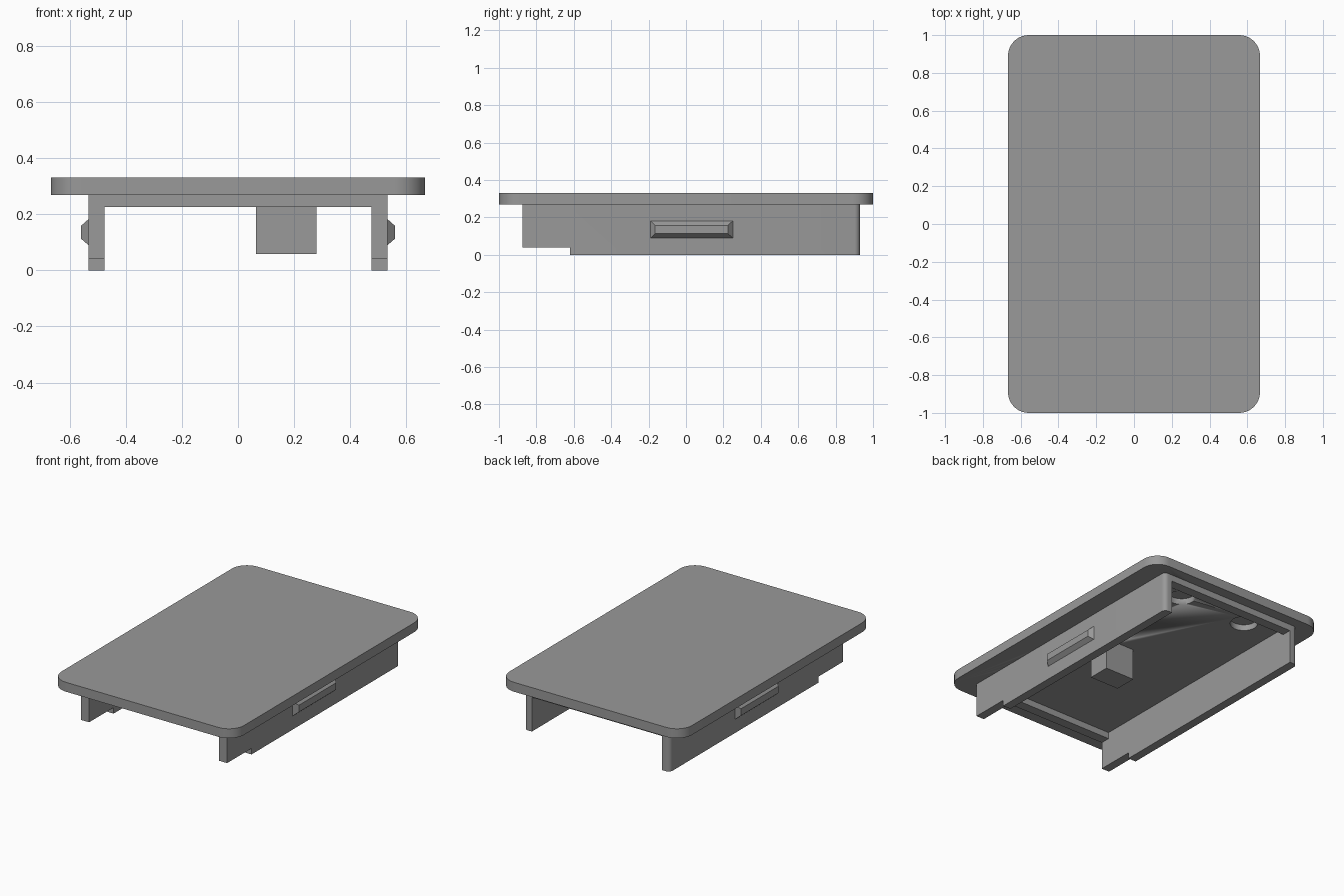
import bpy, bmesh, math
from mathutils import Vector

if "Cube" in bpy.data.objects:
    bpy.data.objects.remove(bpy.data.objects["Cube"])

grey = bpy.data.materials.new("plain_grey")
grey.diffuse_color = (0.32, 0.32, 0.32, 1)
grey.use_nodes = True
grey.node_tree.nodes["Principled BSDF"].inputs["Base Color"].default_value = grey.diffuse_color


def finish(name, bm, smooth=False):
    bmesh.ops.recalc_face_normals(bm, faces=bm.faces)
    me = bpy.data.meshes.new(name)
    bm.to_mesh(me)
    bm.free()
    me.materials.append(grey)
    ob = bpy.data.objects.new(name, me)
    bpy.context.collection.objects.link(ob)
    if smooth:
        bpy.ops.object.select_all(action='DESELECT')
        ob.select_set(True)
        bpy.context.view_layer.objects.active = ob
        bpy.ops.object.shade_smooth_by_angle(angle=math.radians(30))
    return ob


def prism(points, offset):
    """Extrude a closed outline of 3D points along an offset."""
    bm = bmesh.new()
    face = bm.faces.new([bm.verts.new(p) for p in points])
    ext = bmesh.ops.extrude_face_region(bm, geom=[face])
    verts = [g for g in ext["geom"] if isinstance(g, bmesh.types.BMVert)]
    bmesh.ops.translate(bm, verts=verts, vec=Vector(offset))
    return bm


def box(name, x0, x1, y0, y1, z0, z1):
    pts = [(x0, y0, z0), (x1, y0, z0), (x1, y1, z0), (x0, y1, z0)]
    return finish(name, prism(pts, (0, 0, z1 - z0)))


# Cover plate with rounded corners
W, L, R, Z0, Z1 = 0.667, 1.0, 0.11, 0.268, 0.33
outline = []
for i, (sx, sy) in enumerate([(1, 1), (-1, 1), (-1, -1), (1, -1)]):
    for k in range(11):
        a = math.radians(90 * i + 9 * k)
        outline.append((sx * (W - R) + R * math.cos(a),
                        sy * (L - R) + R * math.sin(a), Z0))
plate = finish("cover_plate", prism(outline, (0, 0, Z1 - Z0)), True)

# Round magnet pockets in the underside
for i, (x, y) in enumerate([(0.25, 0.756), (-0.25, 0.756), (0.25, 0.18)]):
    ring = [(x + 0.085 * math.cos(t * math.pi / 16),
             y + 0.085 * math.sin(t * math.pi / 16), Z0 - 0.02) for t in range(32)]
    cutter = finish("pocket_cutter_%d" % i, prism(ring, (0, 0, 0.06)), True)
    cutter.hide_render = True
    cutter.hide_set(True)
    cut = plate.modifiers.new("pocket", 'BOOLEAN')
    cut.operation = 'DIFFERENCE'
    cut.solver = 'EXACT'
    cut.object = cutter

XI, XO, YF, YB = 0.475, 0.533, -0.875, 0.93
for side, s in (("right", 1), ("left", -1)):
    # Side wall, notched at the front, rounded at the outer back corner
    prof = [(YF, 0.04), (-0.62, 0.04), (-0.62, 0), (YB, 0), (YB, Z0), (YF, Z0)]
    bm = prism([(s * XI, y, z) for y, z in prof], (s * (XO - XI), 0, 0))
    corner = [e for e in bm.edges if all(
        abs(v.co.y - YB) < 1e-4 and abs(abs(v.co.x) - XO) < 1e-4 for v in e.verts)]
    bmesh.ops.bevel(bm, geom=corner, offset=0.03, segments=6, profile=0.5,
                    affect='EDGES')
    finish(side + "_wall", bm, True)

    # Snap ridge with sloped edges on the outer face
    bm = bmesh.new()
    loops = []
    for x, y0, y1, z0, z1 in ((XO, -0.19, 0.25, 0.09, 0.182),
                              (0.56, -0.165, 0.225, 0.113, 0.158)):
        loops.append([bm.verts.new((s * x, y, z)) for y, z in
                      ((y0, z0), (y1, z0), (y1, z1), (y0, z1))])
    for loop in loops:
        bm.faces.new(loop)
    for k in range(4):
        n = (k + 1) % 4
        bm.faces.new((loops[0][k], loops[0][n], loops[1][n], loops[1][k]))
    finish(side + "_snap_ridge", bm)

# Low ribs joining the walls
box("front_rib", -XI, XI, YF, -0.81, 0.225, Z0)
box("back_rib", -XI, XI, 0.865, YB, 0.225, Z0)

# Block under the plate
box("support_block", 0.065, 0.28, -0.08, 0.07, 0.058, Z0)
